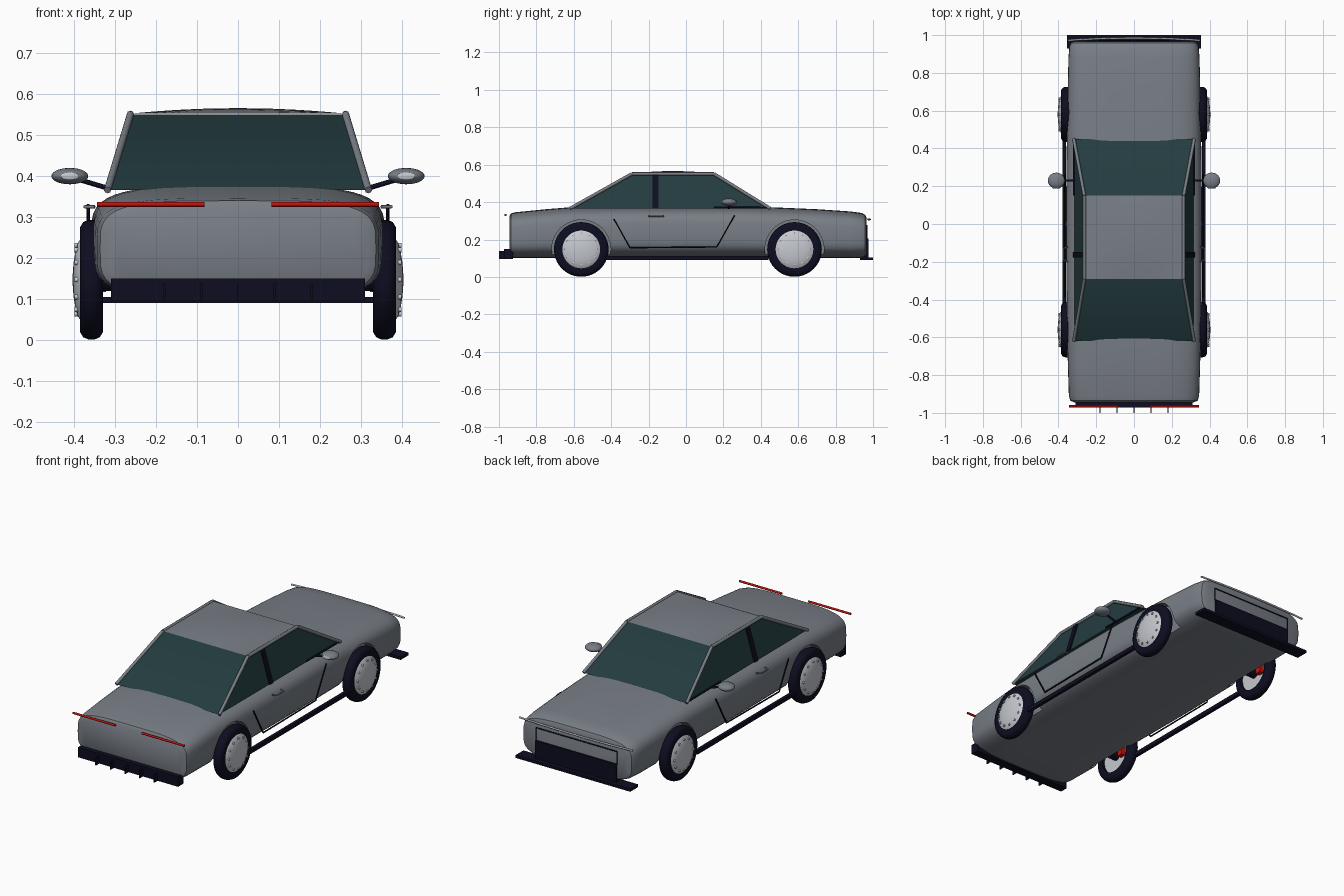
import bpy, bmesh, math
from mathutils import Vector

if "Cube" in bpy.data.objects:
    bpy.data.objects.remove(bpy.data.objects["Cube"])


def material(name, rgb):
    m = bpy.data.materials.new(name)
    m.diffuse_color = (*rgb, 1)
    m.use_nodes = True
    m.node_tree.nodes["Principled BSDF"].inputs["Base Color"].default_value = m.diffuse_color
    return m


SILVER = material("silver paint", (0.19, 0.21, 0.24))
BLACK = material("black trim", (0.004, 0.004, 0.015))
GLASS = material("tinted glass", (0.017, 0.045, 0.050))
ALLOY = material("bright alloy", (0.56, 0.58, 0.62))
RED = material("red", (0.55, 0.006, 0.004))


def finish(name, bm, mat, angle=35):
    bmesh.ops.recalc_face_normals(bm, faces=bm.faces)
    me = bpy.data.meshes.new(name)
    bm.to_mesh(me)
    bm.free()
    me.materials.append(mat)
    me.shade_smooth()
    me.set_sharp_from_angle(angle=math.radians(angle))
    ob = bpy.data.objects.new(name, me)
    bpy.context.collection.objects.link(ob)
    return ob


def loft(name, rings, mat, angle=35, cap=True, closed=False):
    bm = bmesh.new()
    rows = [[bm.verts.new(p) for p in ring] for ring in rings]
    n = len(rows[0])
    pairs = list(zip(rows, rows[1:])) + ([(rows[-1], rows[0])] if closed else [])
    for a, b in pairs:
        for i in range(n):
            j = (i + 1) % n
            bm.faces.new((a[i], a[j], b[j], b[i]))
    if cap and not closed:
        bm.faces.new(rows[0])
        bm.faces.new(rows[-1])
    return finish(name, bm, mat, angle)


def box(name, lo, hi, mat):
    rings = [[(lo[0], lo[1], z), (hi[0], lo[1], z), (hi[0], hi[1], z), (lo[0], hi[1], z)]
             for z in (lo[2], hi[2])]
    return loft(name, rings, mat)


def rods(name, paths, r, mat, sides=8):
    """Round rods along straight segments."""
    bm = bmesh.new()
    for path in paths:
        for a, b in zip(path, path[1:]):
            a, b = Vector(a), Vector(b)
            q = (b - a).to_track_quat('Z', 'Y')
            ends = []
            for c in (a, b):
                ends.append([bm.verts.new(c + q @ Vector((r * math.cos(2 * math.pi * k / sides),
                                                          r * math.sin(2 * math.pi * k / sides), 0)))
                             for k in range(sides)])
            for i in range(sides):
                j = (i + 1) % sides
                bm.faces.new((ends[0][i], ends[0][j], ends[1][j], ends[1][i]))
            bm.faces.new(ends[0])
            bm.faces.new(ends[1])
    return finish(name, bm, mat, 50)


def lathe(name, prof, cy, cz, s, mat, closed=False, n=40):
    """Spin an (x, radius) profile about a sideways axle; s is the side."""
    rings = [[(s * x, cy + r * math.cos(2 * math.pi * k / n), cz + r * math.sin(2 * math.pi * k / n))
              for k in range(n)] for x, r in prof]
    return loft(name, rings, mat, 40, True, closed)


def ellipsoid(name, c, size, mat):
    bm = bmesh.new()
    bmesh.ops.create_uvsphere(bm, u_segments=24, v_segments=14, radius=1)
    for v in bm.verts:
        v.co = Vector([c[i] + v.co[i] * size[i] for i in range(3)])
    return finish(name, bm, mat, 60)


# body shell: y, half width, top height, bottom height
stations = [(-0.945, 0.315, 0.325, 0.112), (-0.935, 0.337, 0.340, 0.104), (-0.91, 0.345, 0.346, 0.100),
            (-0.75, 0.350, 0.362, 0.100), (-0.60, 0.354, 0.374, 0.100), (-0.30, 0.358, 0.376, 0.100),
            (0.0, 0.360, 0.376, 0.100), (0.30, 0.358, 0.376, 0.100), (0.47, 0.355, 0.372, 0.100),
            (0.70, 0.351, 0.362, 0.100), (0.88, 0.347, 0.350, 0.100), (0.94, 0.342, 0.342, 0.102),
            (0.958, 0.335, 0.332, 0.106), (0.966, 0.318, 0.315, 0.114)]


def power(v, e):
    return math.copysign(abs(v) ** e, v)


rings = []
for y, w, top, bot in stations:
    mid, h = (top + bot) / 2, (top - bot) / 2
    rings.append([(w * power(math.cos(t), 0.5), y, mid + h * power(math.sin(t), 0.5))
                  for t in [2 * math.pi * k / 48 for k in range(48)]])
body = loft("body", rings, SILVER)

# wheel arches cut from the body
WHEELS = (-0.56, 0.58)
WZ, WR = 0.147, 0.146
cutters = [lathe("arch_cutter", [(0.295, 0.158), (0.45, 0.158)], y, WZ, s, SILVER)
           for s in (-1, 1) for y in WHEELS]
for c in cutters:
    m = body.modifiers.new("arch", 'BOOLEAN')
    m.operation, m.solver, m.object = 'DIFFERENCE', 'EXACT', c
bpy.context.view_layer.update()
cut = bpy.data.meshes.new_from_object(body.evaluated_get(bpy.context.evaluated_depsgraph_get()))
body.modifiers.clear()
body.data = cut
cut.materials.clear()
cut.materials.append(SILVER)
for p in cut.polygons:
    p.material_index = 0
cut.shade_smooth()
cut.set_sharp_from_angle(angle=math.radians(35))
for c in cutters:
    bpy.data.objects.remove(c)

# cabin glass
BX, BR, BF, BZ = 0.316, -0.62, 0.45, 0.366
TX, TR, TF, TZ = 0.260, -0.29, 0.15, 0.551
loft("cabin_glass", [[(-BX, BR, BZ), (BX, BR, BZ), (BX, BF, BZ), (-BX, BF, BZ)],
                     [(-TX, TR, TZ), (TX, TR, TZ), (TX, TF, TZ), (-TX, TF, TZ)]], GLASS)

# crowned roof panel
bm = bmesh.new()
N = 12
grid = []
for i in range(N + 1):
    u = -1 + 2 * i / N
    grid.append([])
    for j in range(N + 1):
        v = -1 + 2 * j / N
        z = TZ + 0.002 + 0.013 * (1 - u * u) * (1 - v * v)
        grid[-1].append(bm.verts.new((u * TX, (TR + TF) / 2 + v * (TF - TR) / 2, z)))
for i in range(N):
    for j in range(N):
        bm.faces.new((grid[i][j], grid[i + 1][j], grid[i + 1][j + 1], grid[i][j + 1]))
finish("roof", bm, SILVER)

# corner pillars and roof rails
rods("pillars", [[(s * (BX + 0.003), BR, BZ), (s * (TX + 0.003), TR, TZ), (s * (TX + 0.003), TF, TZ),
                  (s * (BX + 0.003), BF, BZ)] for s in (-1, 1)], 0.009, SILVER)

for s, side in ((-1, "left"), (1, "right")):
    # middle pillar and window trim
    loft(side + "_middle_pillar",
         [[(s * (x - 0.006), -0.178, z), (s * (x + 0.008), -0.178, z),
           (s * (x + 0.008), -0.148, z), (s * (x - 0.006), -0.148, z)]
          for x, z in ((BX, BZ), (TX, TZ))], BLACK)
    rods(side + "_window_trim", [[(s * 0.319, 0.15, 0.372), (s * 0.319, 0.43, 0.370)]], 0.005, BLACK)
    # sill bar, door seam, handle
    box(side + "_sill", (s * 0.37 - 0.009, -0.43, 0.09), (s * 0.37 + 0.009, 0.44, 0.112), BLACK)
    rods(side + "_door_seam", [[(s * 0.366, y, z) for y, z in
                                ((-0.385, 0.31), (-0.30, 0.156), (0.165, 0.160), (0.26, 0.33))]],
         0.004, BLACK, 6)
    rods(side + "_handle", [[(s * 0.35, -0.20, 0.325), (s * 0.374, -0.19, 0.325),
                             (s * 0.374, -0.13, 0.325), (s * 0.35, -0.12, 0.325)]], 0.004, SILVER)
    # door mirror
    rods(side + "_mirror_stalk", [[(s * 0.31, 0.23, 0.368), (s * 0.39, 0.23, 0.392)]], 0.006, BLACK)
    ellipsoid(side + "_mirror", (s * 0.411, 0.23, 0.400), (0.045, 0.042, 0.020), SILVER)
    ellipsoid(side + "_mirror_glass", (s * 0.411, 0.191, 0.400), (0.022, 0.004, 0.010), ALLOY)
    # tail light bar
    rods(side + "_tail_light", [[(s * 0.082, -0.965, 0.331), (s * 0.345, -0.965, 0.331)]], 0.006, RED)

    # wheels
    for y, end in zip(WHEELS, ("rear", "front")):
        name = f"{side}_{end}_"
        lathe(name + "tyre", [(0.332, 0.100), (0.330, 0.128), (0.338, 0.141), (0.350, WR), (0.365, WR),
                              (0.378, 0.141), (0.386, 0.128), (0.384, 0.100)], y, WZ, s, BLACK, True)
        lathe(name + "hubcap", [(0.350, 0.101), (0.384, 0.101), (0.392, 0.088), (0.398, 0.065),
                                (0.402, 0.040), (0.404, 0.012)], y, WZ, s, ALLOY)
        lathe(name + "hub", [(0.305, 0.028), (0.350, 0.028)], y, WZ, s, BLACK, n=16)
        box(name + "caliper", (s * 0.335 - 0.013, y + 0.04, WZ - 0.03),
            (s * 0.335 + 0.013, y + 0.075, WZ + 0.035), RED)
        studs = []
        for k in range(12):
            a = 2 * math.pi * k / 12
            p = (y + 0.084 * math.cos(a), WZ + 0.084 * math.sin(a))
            studs.append([(s * 0.385, *p), (s * 0.399, *p)])
        rods(name + "studs", studs, 0.006, ALLOY)

# rear diffuser with fins
box("rear_diffuser", (-0.31, -0.972, 0.095), (0.31, -0.925, 0.150), BLACK)
for i, x in enumerate((-0.18, -0.09, 0, 0.09, 0.18)):
    box(f"diffuser_fin_{i + 1}", (x - 0.003, -1.0, 0.095), (x + 0.003, -0.97, 0.138), BLACK)

# nose: splitter, grille, outline, light strip
box("front_splitter", (-0.355, 0.93, 0.090), (0.355, 1.0, 0.105), BLACK)
box("grille", (-0.25, 0.955, 0.105), (0.25, 0.975, 0.205), BLACK)
rods("nose_outline", [[(-0.25, 0.968, 0.20), (-0.25, 0.968, 0.275), (0.25, 0.968, 0.275),
                       (0.25, 0.968, 0.20)]], 0.003, BLACK, 6)
rods("headlight_strip", [[(x, 0.984 - 0.012 * (x / 0.35) ** 2, 0.308)
                          for x in [-0.35 + 0.07 * k for k in range(11)]]], 0.005, ALLOY)
